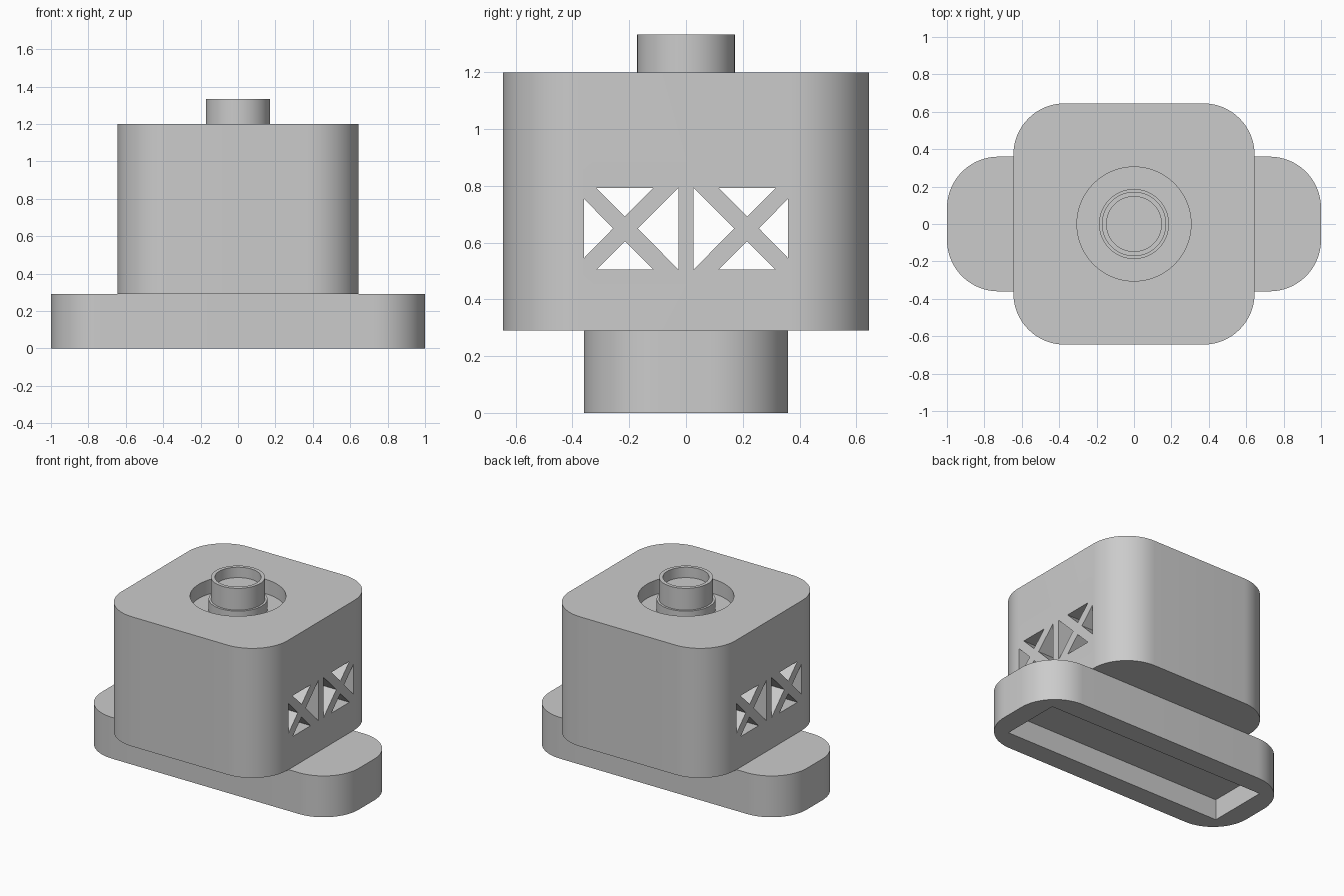
import bpy
import bmesh
import math

old = bpy.data.objects.get("Cube")
if old:
    bpy.data.objects.remove(old, do_unlink=True)

grey = bpy.data.materials.new("plain_grey")
grey.use_nodes = True
colour = (0.6, 0.6, 0.6, 1)
grey.diffuse_color = colour
grey.node_tree.nodes["Principled BSDF"].inputs["Base Color"].default_value = colour


def new_object(name, bm):
    bmesh.ops.recalc_face_normals(bm, faces=bm.faces)
    mesh = bpy.data.meshes.new(name)
    bm.to_mesh(mesh)
    bm.free()
    mesh.materials.append(grey)
    obj = bpy.data.objects.new(name, mesh)
    bpy.context.collection.objects.link(obj)
    return obj


def add_prism(bm, points, offset):
    """Extrude a closed outline along an offset."""
    face = bm.faces.new([bm.verts.new(p) for p in points])
    result = bmesh.ops.extrude_face_region(bm, geom=[face], use_keep_orig=True)
    verts = [v for v in result["geom"] if isinstance(v, bmesh.types.BMVert)]
    bmesh.ops.translate(bm, verts=verts, vec=offset)


def rounded_block(name, hx, hy, radius, z0, z1, steps=16):
    points = []
    for quarter, (sx, sy) in enumerate([(1, 1), (-1, 1), (-1, -1), (1, -1)]):
        for i in range(steps + 1):
            a = (quarter + i / steps) * math.pi / 2
            points.append((sx * (hx - radius) + radius * math.cos(a),
                           sy * (hy - radius) + radius * math.sin(a), z0))
    bm = bmesh.new()
    add_prism(bm, points, (0, 0, z1 - z0))
    return new_object(name, bm)


def lathe(name, profile, segments=64):
    """Turn an (r, z) profile, starting and ending on the axis."""
    bm = bmesh.new()
    verts = [bm.verts.new((r, 0, z)) for r, z in profile]
    edges = [bm.edges.new(pair) for pair in zip(verts, verts[1:])]
    bmesh.ops.spin(bm, geom=verts + edges, cent=(0, 0, 0), axis=(0, 0, 1),
                   angle=2 * math.pi, steps=segments)
    bmesh.ops.remove_doubles(bm, verts=bm.verts, dist=0.0005)
    return new_object(name, bm)


def cut(target, cutter):
    """Subtract the cutter for good, then discard it."""
    cutter.hide_render = True
    mod = target.modifiers.new("cut", "BOOLEAN")
    mod.operation = "DIFFERENCE"
    mod.solver = "EXACT"
    mod.object = cutter
    bpy.context.view_layer.objects.active = target
    bpy.ops.object.modifier_apply(modifier=mod.name)
    bpy.data.objects.remove(cutter, do_unlink=True)


# Base with a rectangular pocket underneath
base = rounded_block("base", 1.0, 0.36, 0.275, 0, 0.29)
bm = bmesh.new()
add_prism(bm, [(-0.855, -0.215, -0.1), (0.855, -0.215, -0.1),
               (0.855, 0.215, -0.1), (-0.855, 0.215, -0.1)], (0, 0, 0.245))
cut(base, new_object("pocket_cutter", bm))

# Body with a round recess in the top
body = rounded_block("body", 0.645, 0.645, 0.275, 0.29, 1.2)
cut(body, lathe("recess_cutter", [(0, 1.1), (0.305, 1.1), (0.305, 1.4), (0, 1.4)]))

# Crossed-bar openings through the body, mirrored front to back
triangles = [
    [(0.115, 0.792), (0.315, 0.792), (0.215, 0.692)],
    [(0.115, 0.505), (0.315, 0.505), (0.215, 0.605)],
    [(0.36, 0.755), (0.36, 0.545), (0.257, 0.65)],
    [(0.027, 0.792), (0.027, 0.505), (0.17, 0.65)],
]
bm = bmesh.new()
for side in (-1, 1):
    for tri in triangles:
        add_prism(bm, [(-1, side * y, z) for y, z in tri], (2, 0, 0))
cut(body, new_object("opening_cutter", bm))

# Collar and short hollow spout standing in the recess
spout = lathe("spout", [(0, 1.1), (0.187, 1.1), (0.187, 1.18), (0.172, 1.18),
                        (0.172, 1.333), (0.147, 1.333), (0.147, 1.26), (0, 1.26)])

# Smooth rounded walls, crisp edges
for obj in (base, body, spout):
    bpy.ops.object.select_all(action="DESELECT")
    obj.select_set(True)
    bpy.context.view_layer.objects.active = obj
    bpy.ops.object.shade_smooth_by_angle(angle=math.radians(30))
